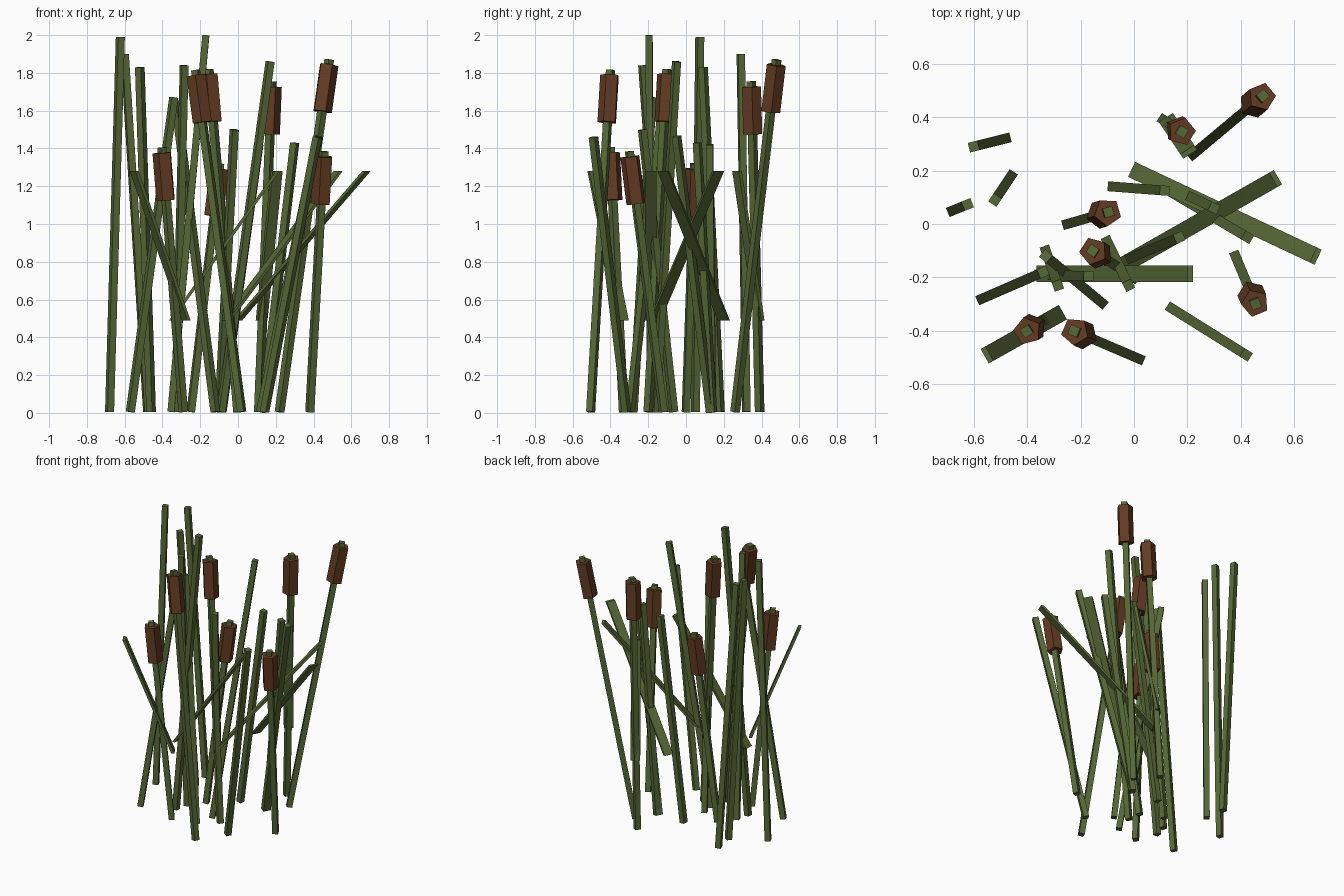
import bpy, math
from mathutils import Vector

if "Cube" in bpy.data.objects:
    bpy.data.objects.remove(bpy.data.objects["Cube"])


def make_mat(name, col):
    m = bpy.data.materials.new(name)
    m.diffuse_color = (*col, 1)
    m.use_nodes = True
    m.node_tree.nodes["Principled BSDF"].inputs["Base Color"].default_value = m.diffuse_color
    return m


GREEN = make_mat("reed green", (0.095, 0.140, 0.038))
BROWN = make_mat("seed head brown", (0.125, 0.044, 0.016))


def rod(name, a, b, radius, sides, mat, turn=0.0):
    """Low-poly flat-faced rod from a to b, turned about its axis."""
    a, b = Vector(a), Vector(b)
    q = (b - a).to_track_quat('Z', 'Y')
    n = sides
    ring = [q @ Vector((radius * math.cos(turn + 2 * math.pi * i / n),
                        radius * math.sin(turn + 2 * math.pi * i / n), 0))
            for i in range(n)]
    loft(name, [a + v for v in ring], [b + v for v in ring], mat)


def loft(name, low, high, mat):
    """Closed prism between two matching outlines."""
    n = len(low)
    faces = [(i, (i + 1) % n, n + (i + 1) % n, n + i) for i in range(n)]
    faces += [tuple(reversed(range(n))), tuple(range(n, 2 * n))]
    me = bpy.data.meshes.new(name)
    me.from_pydata([tuple(v) for v in low + high], [], faces)
    me.materials.append(mat)
    ob = bpy.data.objects.new(name, me)
    bpy.context.collection.objects.link(ob)


def stalk(name, base, top):
    rod(name, base, top, 0.026, 4, GREEN, math.pi / 4)


# Plain stalks: base x, y, then top x, y, z
STALKS = [
    (-.68, .05, -.623, .073, 1.99),
    (-.48, .32, -.60, .29, 1.90),
    (-.46, .18, -.52, .09, 1.83),
    (-.33, -.10, -.285, -.23, 1.84),
    (-.355, -.19, -.17, -.195, 2.0),
    (-.57, -.28, -.34, -.18, 1.67),
    (-.12, -.295, -.33, -.12, 1.65),
    (-.10, -.065, -.02, -.23, 1.50),
    (-.09, -.16, .17, -.05, 1.86),
    (-.08, .14, .115, .125, 1.42),
    (.13, .14, .30, .06, 1.43),
    (.12, .13, .425, -.05, 1.465),
    (.14, -.315, .42, -.49, 1.46),
]
for i, (x0, y0, x1, y1, z1) in enumerate(STALKS):
    stalk(f"stalk_{i}", (x0, y0, 0.005), (x1, y1, z1))

# Stalks with seed heads: base x, y, then tip x, y, z
HEADED = [
    (.22, .26, .483, .48, 1.87),
    (.11, .39, .18, .345, 1.755),
    (-.25, .0, -.095, .045, 1.32),
    (.0, -.20, -.155, -.10, 1.82),
    (.38, -.12, .455, -.30, 1.385),
    (.02, -.505, -.225, -.40, 1.815),
    (-.29, -.33, -.402, -.402, 1.405),
]
for i, (x0, y0, x1, y1, z1) in enumerate(HEADED):
    base, tip = Vector((x0, y0, 0.005)), Vector((x1, y1, z1))
    stalk(f"head_stalk_{i}", base, tip)
    d = (tip - base).normalized()
    rod(f"seed_head_{i}", tip - d * 0.28, tip - d * 0.028, 0.053, 5, BROWN, math.pi / 2)

# Flat leaves with level ends: low x, y, then high x, y
LEAVES = [
    (.0, .20, .68, -.12),
    (-.06, -.165, .53, .17),
    (-.355, -.187, .21, -.187),
    (-.275, -.335, -.55, -.49),
    (.125, .39, .205, .27),
]
for i, (x0, y0, x1, y1) in enumerate(LEAVES):
    d = Vector((x1 - x0, y1 - y0, 0)).normalized()
    w = Vector((-d.y, d.x, 0)) * 0.031
    t = d * 0.010
    rect = [-w - t, -w + t, w + t, w - t]
    rect.reverse()
    # outline runs anticlockwise seen from above
    rect = [-t + w, -t - w, t - w, t + w]
    lo, hi = Vector((x0, y0, 0.49)), Vector((x1, y1, 1.28))
    loft(f"leaf_{i}", [lo + v for v in rect], [hi + v for v in rect], GREEN)
